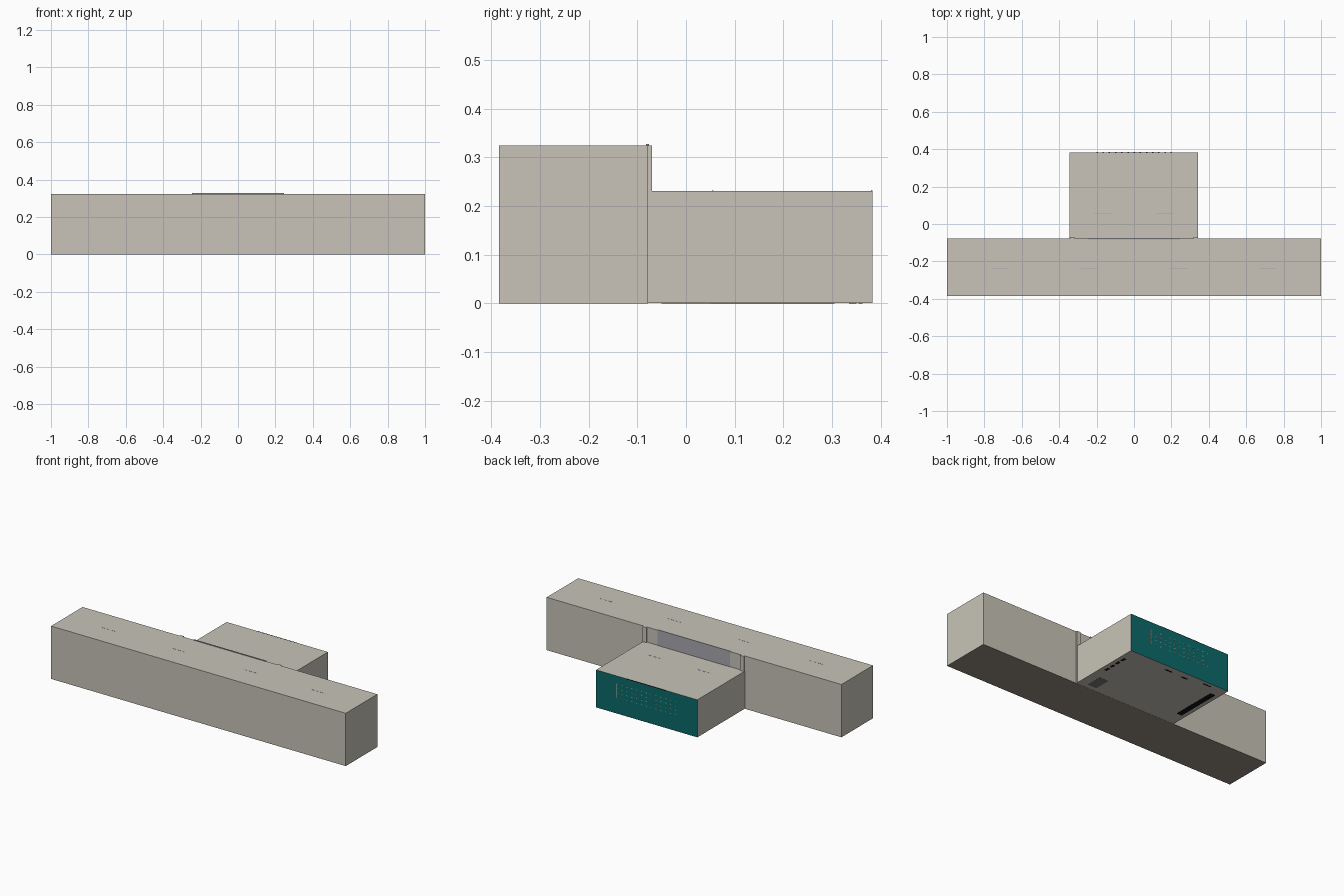
import bpy

if "Cube" in bpy.data.objects:
    bpy.data.objects.remove(bpy.data.objects["Cube"])

def mat(name, r, g, b):
    m = bpy.data.materials.new(name)
    m.diffuse_color = (r, g, b, 1)
    m.use_nodes = True
    m.node_tree.nodes["Principled BSDF"].inputs["Base Color"].default_value = m.diffuse_color
    return m

BEIGE = mat("beige_wall", 0.578, 0.552, 0.479)
TEAL = mat("teal_facade", 0.004, 0.143, 0.146)
GLASS = mat("grey_blue_glass", 0.387, 0.386, 0.429)
BASE = mat("brown_base", 0.305, 0.258, 0.22)
BLACK = mat("black", 0.006, 0.006, 0.006)
GREY = mat("dark_grey", 0.2, 0.19, 0.18)
PINK = mat("pale_pink", 0.75, 0.5, 0.42)

def box(name, x, y, z, *mats):
    """Box from (min, max) ranges."""
    bpy.ops.mesh.primitive_cube_add(size=1)
    o = bpy.context.object
    o.name = name
    for v in o.data.vertices:
        v.co = [r[0] if c < 0 else r[1] for c, r in zip(v.co, (x, y, z))]
    for m in mats:
        o.data.materials.append(m)
    return o

# Long hall, with a brown underside
hall = box("long_hall", (-1, 1), (-0.384, -0.078), (0, 0.324), BEIGE, BASE)
for p in hall.data.polygons:
    if p.normal.z < -0.5:
        p.material_index = 1

# Rear block, with a teal end facade
rear = box("rear_block", (-0.345, 0.342), (-0.078, 0.383), (0.0008, 0.231), BEIGE, TEAL)
for p in rear.data.polygons:
    if p.normal.y > 0.5:
        p.material_index = 1

# Corner pillars and high window between hall and rear block
for s in (-1, 1):
    box("corner_pillar", sorted((s * 0.318, s * 0.343)), (-0.078, -0.07), (0.0008, 0.324), BEIGE)
box("high_window", (-0.245, 0.245), (-0.082, -0.076), (0.231, 0.3275), GLASS)

# Narrow roof lights
for x in (-0.715, -0.24, 0.24, 0.715):
    box("hall_roof_light", (x - 0.045, x + 0.045), (-0.238, -0.234), (0.323, 0.3245), GLASS)
for x in (-0.165, 0.165):
    box("rear_roof_light", (x - 0.045, x + 0.045), (0.053, 0.057), (0.23, 0.2315), GLASS)

# Dark trim along the rear roof edge
box("roof_edge_trim", (-0.135, 0.135), (0.38, 0.3835), (0.229, 0.2315), BLACK)

# Dotted rows on the teal facade
for r in range(4):
    z = 0.1 + r * 0.027
    for c in range(13):
        x = -0.197 + c * 0.033
        box("facade_dot", (x - 0.004, x + 0.004), (0.382, 0.3838), (z - 0.0015, z + 0.0015), PINK)
box("facade_edge_strip", (0.2, 0.203), (0.382, 0.3838), (0.095, 0.185), PINK)

# Panels under the rear block
for name, x, y, m in (
        ("floor_slot", (-0.32, -0.285), (0.02, 0.305), BLACK),
        ("floor_panel", (0.225, 0.285), (-0.05, 0.05), GREY),
        ("floor_strip", (0.02, 0.07), (0.34, 0.35), BLACK),
        ("floor_strip", (-0.09, -0.05), (0.335, 0.345), BLACK),
        ("floor_strip", (-0.24, -0.19), (0.355, 0.363), BLACK)):
    box(name, x, y, (0, 0.002), m)
for i in range(4):
    y = 0.13 + i * 0.045
    box("floor_dash", (0.303, 0.318), (y, y + 0.028), (0, 0.002), BLACK)
